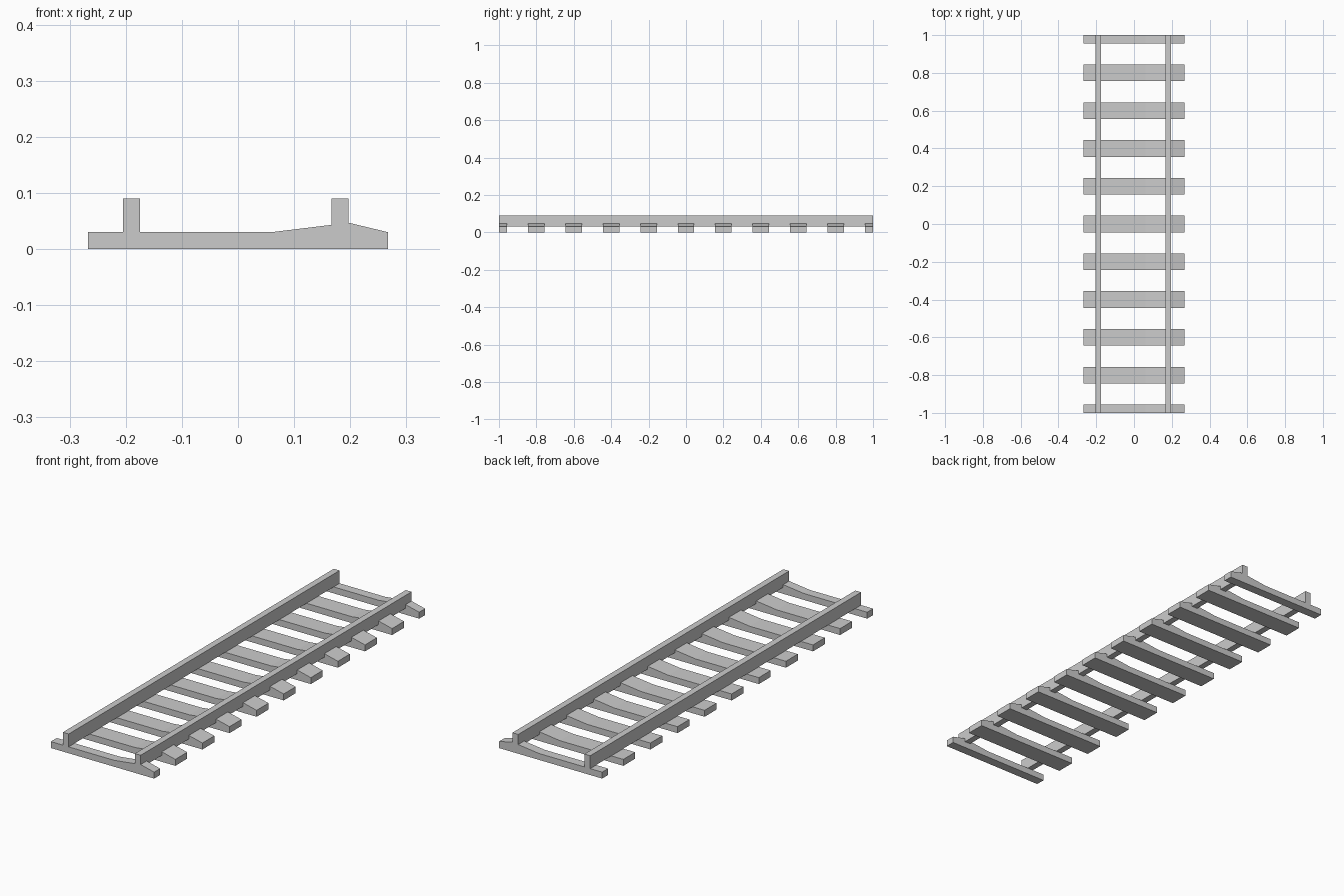
import bpy, bmesh

if "Cube" in bpy.data.objects:
    bpy.data.objects.remove(bpy.data.objects["Cube"])

HALF = 1.0          # half length of the track
TIE_HALF = 0.044    # half width of a sleeper


def extrude_profile(name, profile, y0, y1):
    """Closed x/z outline swept along y."""
    bm = bmesh.new()
    face = bm.faces.new([bm.verts.new((x, y0, z)) for x, z in profile])
    ext = bmesh.ops.extrude_face_region(bm, geom=[face])
    verts = [g for g in ext["geom"] if isinstance(g, bmesh.types.BMVert)]
    bmesh.ops.translate(bm, verts=verts, vec=(0, y1 - y0, 0))
    bmesh.ops.recalc_face_normals(bm, faces=bm.faces)
    mesh = bpy.data.meshes.new(name)
    bm.to_mesh(mesh)
    bm.free()
    obj = bpy.data.objects.new(name, mesh)
    bpy.context.collection.objects.link(obj)
    return obj


# Sleepers: flat on the left, raised under the right rail, end ones cut in half
sleeper = [(-0.267, 0), (0.267, 0), (0.267, 0.03), (0.197, 0.0468),
           (0.167, 0.043), (0.06, 0.03), (-0.267, 0.03)]
for i in range(11):
    y = -HALF + 0.2 * i
    extrude_profile(f"sleeper_{i + 1}", sleeper,
                    max(y - TIE_HALF, -HALF), min(y + TIE_HALF, HALF))

# Rails: plain rectangular bars
for name, x in (("left_rail", -0.19), ("right_rail", 0.182)):
    bar = [(x - 0.015, 0.03), (x + 0.015, 0.03),
           (x + 0.015, 0.09), (x - 0.015, 0.09)]
    extrude_profile(name, bar, -HALF, HALF)
